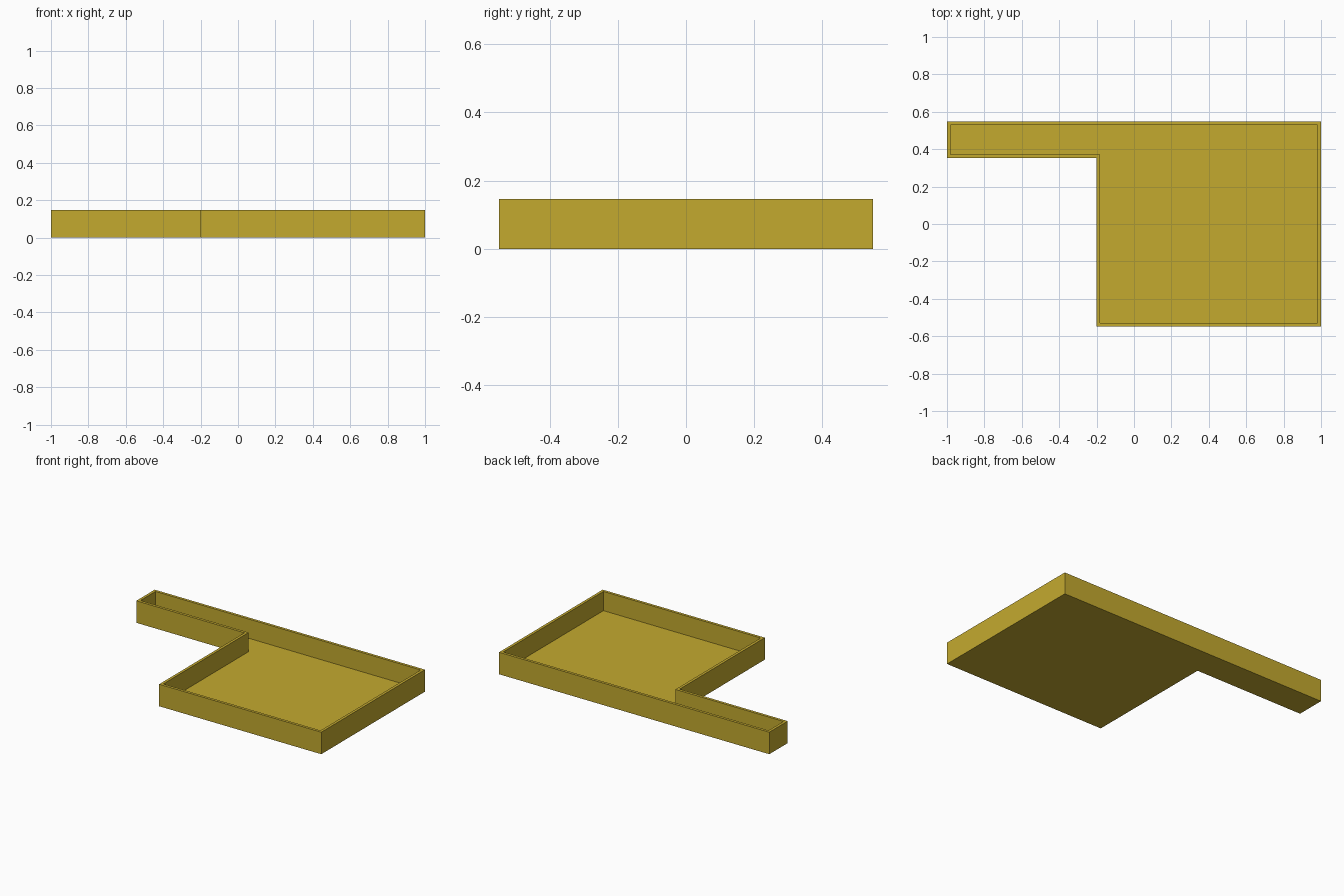
import bpy, bmesh

if "Cube" in bpy.data.objects:
    bpy.data.objects.remove(bpy.data.objects["Cube"])

HEIGHT = 0.147   # overall wall height
WALL = 0.0185    # wall and floor thickness

# L-shaped outline, counter-clockwise from above
outline = [(-0.2, -0.548), (1.0, -0.548), (1.0, 0.548),
           (-1.0, 0.548), (-1.0, 0.353), (-0.2, 0.353)]

brass = bpy.data.materials.new("mustard yellow")
brass.diffuse_color = (0.55, 0.40, 0.028, 1.0)
brass.use_nodes = True
brass.node_tree.nodes["Principled BSDF"].inputs["Base Color"].default_value = brass.diffuse_color


def inset(points, d):
    """Move every edge of a right-angled outline inwards by d."""
    result = []
    n = len(points)
    for i, (x, y) in enumerate(points):
        shift = [0.0, 0.0]
        for a, b in ((points[i - 1], (x, y)), ((x, y), points[(i + 1) % n])):
            dx, dy = b[0] - a[0], b[1] - a[1]
            length = abs(dx) + abs(dy)
            shift[0] -= dy / length * d
            shift[1] += dx / length * d
        result.append((x + shift[0], y + shift[1]))
    return result


bm = bmesh.new()


def ring(points, z):
    return [bm.verts.new((x, y, z)) for x, y in points]


def bridge(a, b):
    for i in range(len(a)):
        j = (i + 1) % len(a)
        bm.faces.new((a[i], a[j], b[j], b[i]))


# Underside, outer walls, rim, inner walls and floor
inner = inset(outline, WALL)
rings = [ring(outline, 0), ring(outline, HEIGHT),
         ring(inner, HEIGHT), ring(inner, WALL)]
bm.faces.new(rings[0][::-1])
for lower, upper in zip(rings, rings[1:]):
    bridge(lower, upper)
bm.faces.new(rings[-1])
bmesh.ops.recalc_face_normals(bm, faces=bm.faces[:])

mesh = bpy.data.meshes.new("tray")
bm.to_mesh(mesh)
bm.free()
mesh.materials.append(brass)
tray = bpy.data.objects.new("tray", mesh)
bpy.context.collection.objects.link(tray)
